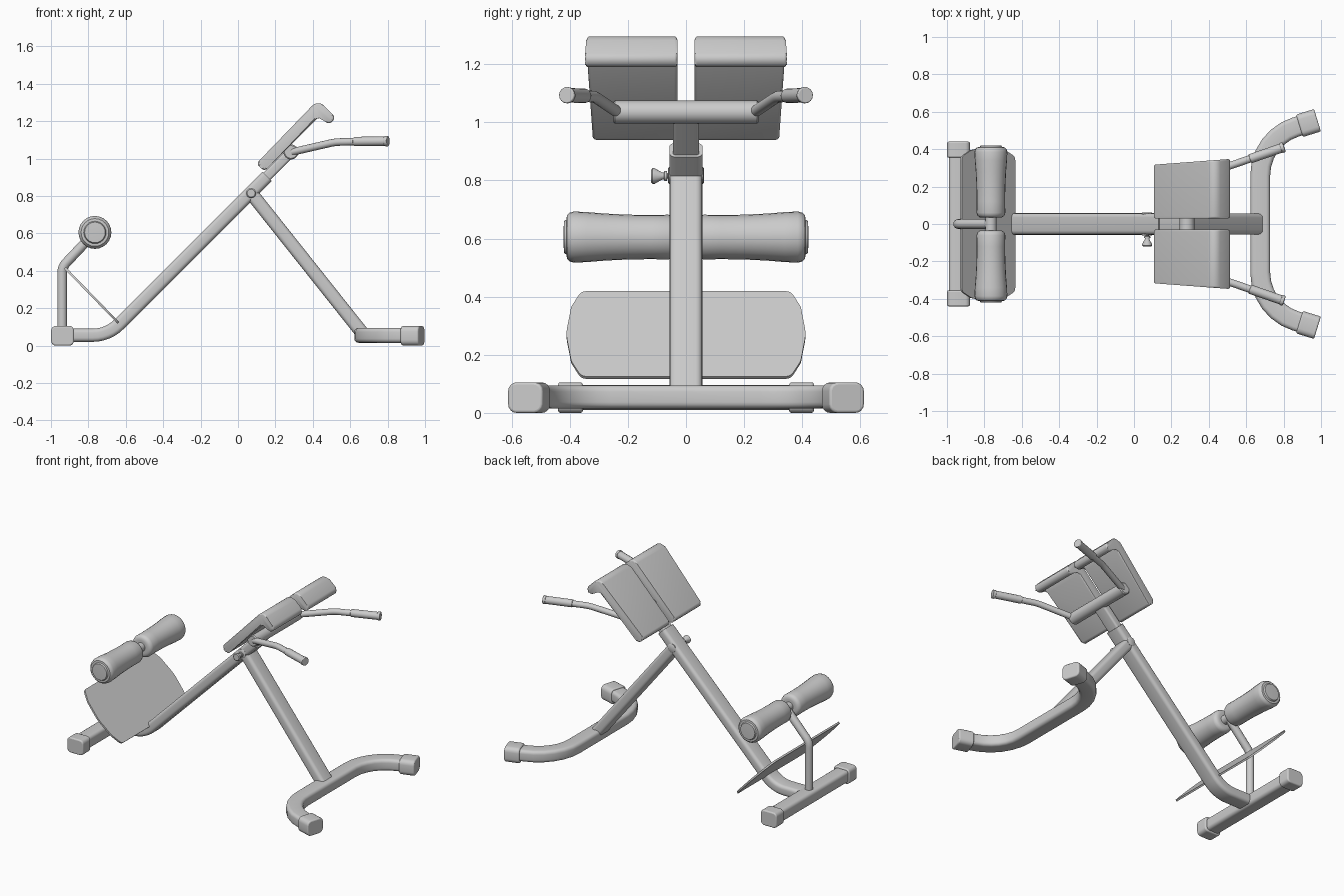
import bpy, bmesh, math
from mathutils import Vector as V

if "Cube" in bpy.data.objects:
    bpy.data.objects.remove(bpy.data.objects["Cube"])


def finish(name, bm, bevel=0.0):
    bmesh.ops.recalc_face_normals(bm, faces=bm.faces)
    me = bpy.data.meshes.new(name)
    bm.to_mesh(me)
    bm.free()
    ob = bpy.data.objects.new(name, me)
    bpy.context.collection.objects.link(ob)
    if bevel:
        m = ob.modifiers.new("bevel", 'BEVEL')
        m.width, m.segments, m.limit_method = bevel, 3, 'ANGLE'
        m.angle_limit = math.radians(50)
    bpy.ops.object.select_all(action='DESELECT')
    bpy.context.view_layer.objects.active = ob
    ob.select_set(True)
    bpy.ops.object.shade_smooth_by_angle(angle=math.radians(35))
    return ob


def fillet(pts, r, n=5, closed=False):
    """Round the corners of a polyline; r is one radius or one per point."""
    pts = [V(p) for p in pts]
    rs = r if isinstance(r, (list, tuple)) else [r] * len(pts)
    out = []
    for i, p in enumerate(pts):
        if not closed and i in (0, len(pts) - 1) or rs[i] == 0:
            out.append(p)
            continue
        a = (pts[i - 1] - p).normalized()
        b = (pts[(i + 1) % len(pts)] - p).normalized()
        half = a.angle(b) / 2
        c = p + (a + b).normalized() * rs[i] / math.sin(half)
        t = rs[i] / math.tan(half)
        u, w = p + a * t - c, p + b * t - c
        ang = u.angle(w)
        for k in range(n + 1):
            f = k / n
            out.append(c + (u * math.sin((1 - f) * ang) + w * math.sin(f * ang)) / math.sin(ang))
    return out


def rrect(w, h, r):
    """Rounded box section."""
    q = [(-w / 2, -h / 2, 0), (w / 2, -h / 2, 0), (w / 2, h / 2, 0), (-w / 2, h / 2, 0)]
    return fillet(q, r, 4, True)


def circle(r, n=16):
    return [V((r * math.cos(math.tau * i / n), r * math.sin(math.tau * i / n), 0)) for i in range(n)]


def sweep(name, path, section, side, bevel=0.0):
    """Sweep a section along a planar path; side is the path plane's normal."""
    bm = bmesh.new()
    path, side = [V(p) for p in path], V(side).normalized()
    rings = []
    for i, p in enumerate(path):
        d0 = (p - path[i - 1]).normalized() if i else (path[1] - p).normalized()
        d1 = (path[i + 1] - p).normalized() if i < len(path) - 1 else d0
        t = (d0 + d1).normalized()
        up = t.cross(side) / t.dot(d0)
        rings.append([bm.verts.new(p + side * s.x + up * s.y) for s in section])
    for a, b in zip(rings, rings[1:]):
        for j in range(len(a)):
            k = (j + 1) % len(a)
            bm.faces.new((a[j], a[k], b[k], b[j]))
    bm.faces.new(rings[0])
    bm.faces.new(rings[-1])
    return finish(name, bm, bevel)


def lathe(name, x, z, prof, n=24):
    """Turn (y, radius) pairs about an axis along y."""
    bm = bmesh.new()
    rings = [[bm.verts.new((x + c.x, y, z + c.y)) for c in circle(r, n)] for y, r in prof]
    for a, b in zip(rings, rings[1:]):
        for j in range(n):
            k = (j + 1) % n
            bm.faces.new((a[j], a[k], b[k], b[j]))
    bm.faces.new(rings[0])
    bm.faces.new(rings[-1])
    return finish(name, bm)


Y, Z = (0, 1, 0), (0, 0, 1)

# main bent beam and the sliding inner tube
sweep("main_beam", fillet([(-.95, 0, .055), (-.695, 0, .055), (.155, 0, .905)], .2, 6),
      rrect(.115, .07, .022), Y)
sweep("sliding_tube", [(.05, 0, .80), (.285, 0, 1.035)], rrect(.09, .052, .012), Y)

# front leg, pivot and adjusting knob
sweep("front_leg", [(.07, 0, .815), (.67, 0, .06)], rrect(.112, .072, .022), Y)
lathe("leg_pivot", .07, .817, [(-.062, .024), (-.058, .03), (.058, .03), (.062, .024)], 20)
lathe("adjusting_knob", .07, .815, [(-.12, .021), (-.115, .027), (-.108, .027), (-.082, .012),
                                    (-.076, .012), (-.074, .017), (-.066, .017), (-.064, .009), (-.04, .009)], 16)

# curved front foot
half = fillet([(.675, 0, .055), (.675, .46, .055), (.97, .551, .055)], .27, 6)
mirror = [V((p.x, -p.y, p.z)) for p in reversed(half[1:])]
sweep("front_foot", mirror + half, rrect(.08, .106, .022), Z)

# rear foot
sweep("rear_foot", [(-.94, -.43, .053), (-.94, .43, .053)], rrect(.085, .1, .022), Z)

# toe plate
edge = [(-.36, .205), (.36, .205), (.395, .13), (.413, 0), (.395, -.13), (.36, -.205),
        (-.36, -.205), (-.395, -.13), (-.413, 0), (-.395, .13)]
rad = [.05, .05, .06, .3, .06, .05, .05, .06, .3, .06]
outline = fillet([(a, b, 0) for a, b in edge], [.03, .03, .06, .2, .06, .03, .03, .06, .2, .06], 3, True)
n = V((.72, 0, .70)) * .006
mid = V((-.782, 0, .268))
sweep("toe_plate", [mid - n, mid + n], outline, Y)

# rear post and the roller axle
sweep("roller_post", fillet([(-.94, 0, .06), (-.94, 0, .42), (-.765, 0, .605)], .08, 5),
      circle(.026), Y)
lathe("roller_axle", -.765, .605, [(-.41, .03), (.41, .03)], 20)

# crossbar carrying pads and handles
lathe("crossbar", .283, 1.035, [(-.25, .034), (-.244, .04), (.244, .04), (.25, .034)])

for s, tag in ((1, "left"), (-1, "right")):
    # foot end caps
    sweep(tag + "_front_foot_cap", [(.885, s * .525, .0525), (.981, s * .5545, .0525)],
          rrect(.105, .125, .03), Z, .008)
    sweep(tag + "_rear_foot_cap", [(-.938, s * .355, .0525), (-.938, s * .44, .0525)],
          rrect(.105, .122, .025), Z, .008)
    # ankle roller with a waisted profile
    prof = [(.035, .045), (.036, .06), (.045, .072), (.06, .077), (.12, .076), (.2, .077), (.28, .081),
            (.34, .086), (.385, .088), (.4, .084), (.41, .074), (.411, .06), (.42, .055), (.421, .03)]
    lathe(tag + "_ankle_roller", -.765, .605, [(s * y, r) for y, r in prof])
    # handle bar with grip and end stop
    side = (-.35 * s, 1, 0)

    def on(x, z):
        return (x, s * (.238 + .345 * (x - .3)), z)
    sweep(tag + "_handle_bar", fillet([on(.29, 1.035), on(.52, 1.088), on(.78, 1.093)], .3, 4),
          circle(.02), side)
    sweep(tag + "_handle_grip", [on(.62, 1.091), on(.79, 1.093)], circle(.025), side, .004)
    sweep(tag + "_handle_stop", [on(.785, 1.093), on(.803, 1.0935)], circle(.028), side, .004)
    # thigh pad: hooked profile widened towards the top
    shape = [(.097, 0, .972), (.142, 0, .932), (.418, 0, 1.208), (.432, 0, 1.232),
             (.485, 0, 1.178), (.525, 0, 1.218), (.428, 0, 1.315)]
    prof = fillet(shape, [.02, .02, .0, .0, .027, .027, .045], 5, True)
    bm = bmesh.new()
    inner = [bm.verts.new((p.x, s * .03, p.z)) for p in prof]
    outer = [bm.verts.new((p.x, s * (.318 + .075 * (p.x - .12)), p.z)) for p in prof]
    caps = [bm.faces.new(inner), bm.faces.new(outer)]
    for j in range(len(prof)):
        k = (j + 1) % len(prof)
        bm.faces.new((inner[j], inner[k], outer[k], outer[j]))
    bmesh.ops.bevel(bm, geom=[e for f in caps for e in f.edges], offset=.01, segments=3,
                    profile=.5, affect='EDGES')
    finish(tag + "_thigh_pad", bm)
